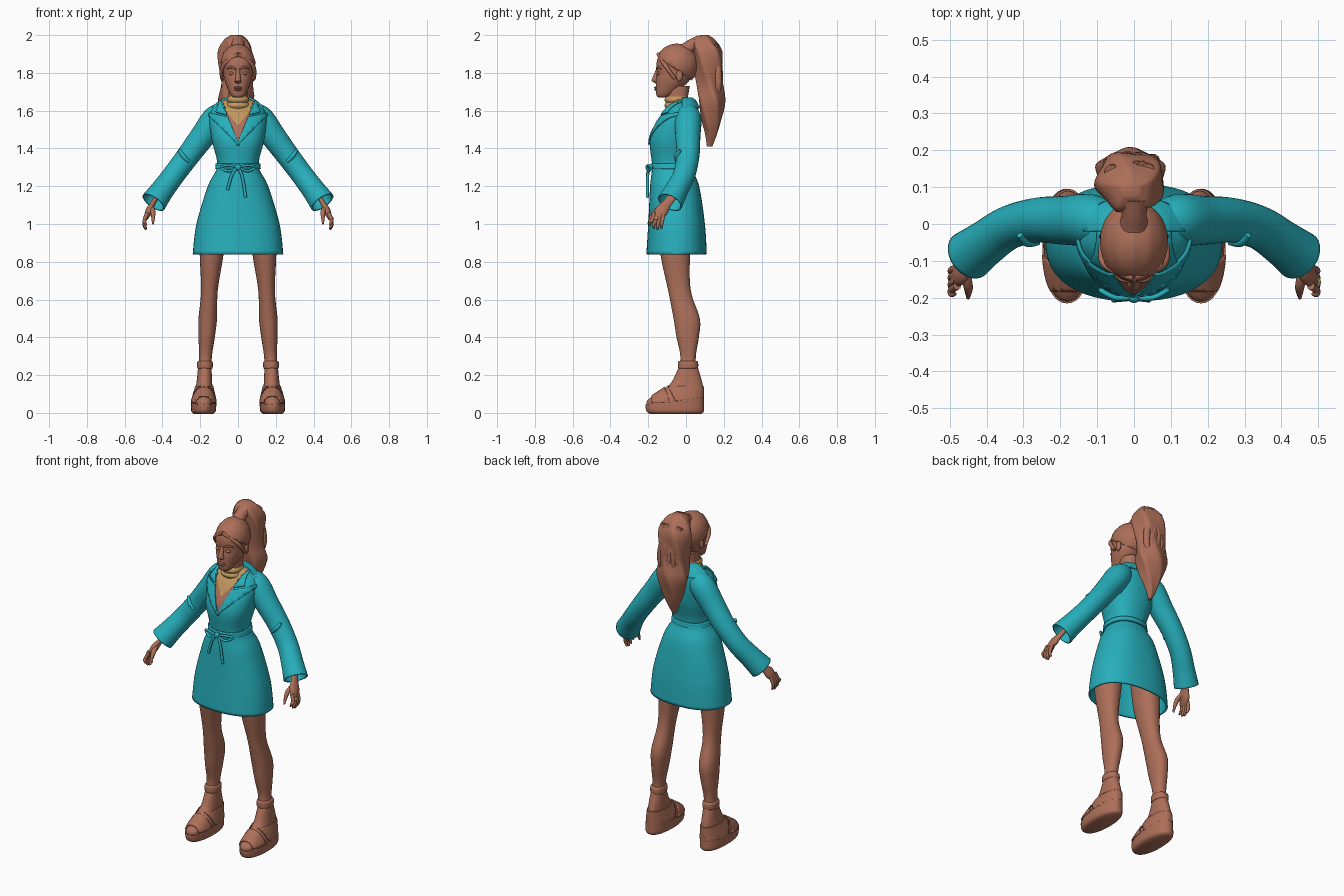
import bpy, bmesh
from math import sin, cos, tau, atan2, copysign, radians
from mathutils import Vector

cube = bpy.data.objects.get("Cube")
if cube:
    bpy.data.objects.remove(cube, do_unlink=True)

X, Y, Z = Vector((1, 0, 0)), Vector((0, 1, 0)), Vector((0, 0, 1))


def material(name, *rgb):
    mat = bpy.data.materials.new(name)
    mat.use_nodes = True
    mat.diffuse_color = (*rgb, 1)
    mat.node_tree.nodes["Principled BSDF"].inputs["Base Color"].default_value = (*rgb, 1)
    return mat


BROWN = material("warm brown", .42, .16, .1)
TEAL = material("teal cloth", .02, .43, .5)
GOLD = material("gold", .53, .31, .11)


def finish(name, bm, mat, mirror=False, solid=0, offset=-1):
    """Turn a bmesh into a smooth object, optionally mirrored and thickened."""
    mesh = bpy.data.meshes.new(name)
    bm.to_mesh(mesh)
    bm.free()
    mesh.materials.append(mat)
    mesh.polygons.foreach_set("use_smooth", [True] * len(mesh.polygons))
    mesh.set_sharp_from_angle(angle=radians(50))
    part = bpy.data.objects.new(name, mesh)
    bpy.context.scene.collection.objects.link(part)
    if solid:
        modifier = part.modifiers.new("thickness", "SOLIDIFY")
        modifier.thickness, modifier.offset = solid, offset
    if mirror:
        part.modifiers.new("mirror", "MIRROR")
    return part


def smooth(keys, steps=6):
    """Catmull-Rom samples through tuples of numbers."""
    points = [keys[0], *keys, keys[-1]]
    samples = []
    for span in zip(points, points[1:], points[2:], points[3:]):
        for i in range(steps):
            t = i / steps
            samples.append([q + t / 2 * (r - p + t * (2 * p - 5 * q + 4 * r - s + t * (3 * (q - r) + s - p)))
                            for p, q, r, s in zip(*span)])
    return samples + [list(keys[-1])]


def loft(name, rings, mat, open_start=False, **options):
    bm = bmesh.new()
    rows = [[bm.verts.new(point) for point in ring] for ring in rings]
    for low, high in zip(rows, rows[1:]):
        for i in range(len(low)):
            bm.faces.new((low[i - 1], low[i], high[i], high[i - 1]))
    if not open_start:
        bm.faces.new(rows[0])
    bm.faces.new(rows[-1])
    bmesh.ops.recalc_face_normals(bm, faces=bm.faces[:])
    return finish(name, bm, mat, **options)


def stack(name, keys, mat, power=2.2, sides=40, wave=0, x=0, lean=0, **options):
    """Horizontal oval sections: height, half width, front y, back y."""
    rings = []
    for z, width, front, back in smooth(keys):
        ring = []
        for i in range(sides):
            a = tau * i / sides
            k = 1 - wave * abs(sin(2.5 * a + 9 * z))
            dx = copysign(abs(cos(a)) ** (2 / power), cos(a)) * width * k
            dy = copysign(abs(sin(a)) ** (2 / power), sin(a)) * (back - front) / 2 * k
            ring.append((x - lean * z + dx, (front + back) / 2 + dy, z))
        rings.append(ring)
    return loft(name, rings, mat, **options)


def tube(name, keys, mat, flat=1, sides=16, **options):
    """Round tube along x, y, z, radius keys; flat scales its thickness."""
    points = smooth(keys)
    rings = []
    for i, (*centre, radius) in enumerate(points):
        before, after = points[max(i - 1, 0)], points[min(i + 1, len(points) - 1)]
        along = (Vector(after[:3]) - Vector(before[:3])).normalized()
        u = along.cross(Y).normalized()
        v = u.cross(along)
        angles = [tau * k / sides for k in range(sides)]
        rings.append([Vector(centre) + radius * (u * cos(a) * flat + v * sin(a)) for a in angles])
    return loft(name, rings, mat, **options)


def ball_mesh(centre, size):
    bm = bmesh.new()
    bmesh.ops.create_uvsphere(bm, u_segments=32, v_segments=20, radius=1)
    for v in bm.verts:
        v.co = Vector(centre) + v.co * Vector(size)
    return bm


def ball(name, centre, size, mat=BROWN, **options):
    finish(name, ball_mesh(centre, size), mat, **options)


def cut(bm, point, normal, clear=False):
    bmesh.ops.bisect_plane(bm, geom=bm.verts[:] + bm.edges[:] + bm.faces[:],
                           plane_co=point, plane_no=normal, clear_outer=clear)


def panel(name, source, planes, mat, thick=.008, **options):
    """Raised patch of another part, trimmed by planes whose normals face the waste."""
    bm = bmesh.new()
    bm.from_mesh(source.data)
    for point, normal in planes:
        cut(bm, point, normal, clear=True)
    for face in bm.faces:
        face.material_index = 0
    finish(name, bm, mat, solid=thick, offset=1, **options)


# Coat body with an open hem
coat = stack("coat", [
    (.84, .24, -.21, .11), (1, .22, -.2, .1), (1.2, .16, -.19, .07), (1.31, .11, -.18, .03),
    (1.45, .14, -.19, .06), (1.58, .15, -.13, .07), (1.64, .1, -.08, .05), (1.66, .06, -.07, .03)],
    TEAL, power=2.3, sides=48, open_start=True, solid=.01)

# Neckline: skin triangle with a gold bib, cut into the coat front
slope, bib_slope = .41, .8
tip, bib_tip, middle = Z * 1.43, Z * 1.52, Y * -.02
coat.data.materials.append(BROWN)
coat.data.materials.append(GOLD)
bm = bmesh.new()
bm.from_mesh(coat.data)
for side in (X, -X):
    cut(bm, tip, side - Z * slope)
    cut(bm, bib_tip, side - Z * bib_slope)
cut(bm, middle, Y)
for face in bm.faces:
    c = face.calc_center_median()
    if c.y < middle.y and abs(c.x) < slope * (c.z - tip.z):
        face.material_index = 2 if abs(c.x) < bib_slope * (c.z - bib_tip.z) else 1
bm.to_mesh(coat.data)
bm.free()

# Lapels, collar and belt are raised patches of the coat
front, beside_neckline = (middle, Y), (tip, Z * slope - X)
panel("lapel", coat, [front, beside_neckline, (tip - Z * .01, X - Z), (Z * 1.55, Z - X / 4)],
      TEAL, mirror=True)
panel("collar", coat, [front, beside_neckline, (X * .11 + Z * 1.6, X + Z / 3), (Z * 1.56, X / 4 - Z)],
      TEAL, thick=.01, mirror=True)
panel("back_collar", coat, [(middle, -Y), (Z * 1.61, -Z)], TEAL, thick=.01)
panel("belt", coat, [(Z * 1.29, -Z), (Z * 1.32, Z)], TEAL)

# Belt bow
knot = (0, -.2, 1.3)
ball("bow_knot", knot, (.017, .014, .017), TEAL)
tube("bow_loop", [(*knot, .006), (.05, -.2, 1.31, .007), (.09, -.18, 1.3, .007),
                  (.05, -.2, 1.28, .007), (*knot, .006)], TEAL, mirror=True)
for name, x, drop in (("short_belt_tail", -.055, .12), ("long_belt_tail", .04, .16)):
    tube(name, [(x * t, -.2 - t / 200, 1.3 - drop * t * t, .008) for t in (0, .5, .8, 1)], TEAL)

# Sleeves, open at the cuffs
tube("sleeve", [(.447, -.085, 1.115, .069), (.4, -.05, 1.18, .062), (.34, -.01, 1.26, .059),
                (.265, .01, 1.36, .061), (.19, .01, 1.46, .066), (.115, .01, 1.56, .07),
                (.06, 0, 1.6, .045)], TEAL, sides=28, open_start=True, mirror=True, solid=.008)
tube("sleeve_fold", [(.26, -.05, 1.33, .008), (.29, -.05, 1.36, .012), (.31, -.03, 1.39, .008)],
     TEAL, mirror=True)

# Hands, with the fingers fanned from back to front
tube("palm", [(.42, -.06, 1.16, .026), (.45, -.1, 1.11, .025), (.47, -.13, 1.07, .035),
              (.488, -.155, 1.03, .02)], BROWN, flat=.55, mirror=True)
for i in range(4):
    knuckle, end, low = -.12 - .016 * i, -.13 - .02 * i, .97 + .006 * (i - 1) ** 2
    tube("finger", [(.48, knuckle, 1.06, .011), (.495, (knuckle + end) / 2, 1.02, .01),
                    (.495, end, low + .02, .009), (.486, end, low, .005)], BROWN, sides=10, mirror=True)
tube("thumb", [(.46, -.12, 1.09, .014), (.45, -.17, 1.06, .013), (.45, -.2, 1, .005)],
     BROWN, sides=10, mirror=True)
ball("ring", (.498, -.158, 1.03), (.009, .013, .008), GOLD)

# Legs
stack("leg", [(.2, .034, -.04, .055), (.3, .034, -.03, .052), (.4, .043, -.05, .068),
              (.5, .049, -.066, .073), (.65, .044, -.095, .025), (.85, .064, -.137, .022),
              (1.05, .075, -.15, .04)], BROWN, x=.19, lean=.06, mirror=True)

# Wedge shoes
shoe = stack("shoe", [
    (0, .05, -.19, .08), (.012, .06, -.205, .09), (.05, .062, -.21, .09), (.075, .06, -.195, .09),
    (.13, .046, -.115, .09), (.165, .041, -.075, .085), (.25, .035, -.035, .06)],
    BROWN, x=.183, lean=.03, mirror=True)
panel("sole", shoe, [(Z * .07, Z - Y / 8)], BROWN, thick=.005, mirror=True)
panel("heel_counter", shoe, [(Y * -.07 + Z * .09, -Y - Z / 2), (Z * .14, Z), (Z * .06, -Z)],
      BROWN, thick=.005, mirror=True)
panel("toe_strap", shoe, [(Y * -.18, -Y), (Y * -.1 + Z * .1, Y + Z / 3), (Z * .05, -Z)],
      BROWN, thick=.007, mirror=True)
stack("ankle_strap", [(.232, .034, -.036, .056), (.24, .041, -.042, .064), (.268, .041, -.042, .064),
                      (.276, .034, -.036, .056)], BROWN, x=.175, mirror=True)

# Neck and choker
stack("neck", [(1.58, .06, -.1, .03), (1.65, .05, -.1, .01), (1.73, .05, -.1, .02)], BROWN)
for name, z, width in (("lower_choker", 1.627, .064), ("upper_choker", 1.657, .06)):
    stack(name, [(z + .018 * t, width - .008 * t * t, -.114 + t * t / 100, .016 - t * t / 150)
                 for t in (-1, 0, 1)], GOLD)

# Head and face
stack("head", [(1.67, .02, -.145, -.1), (1.685, .04, -.157, -.07), (1.75, .068, -.16, .01),
               (1.8, .078, -.155, .035), (1.85, .081, -.156, .045), (1.89, .074, -.143, .04),
               (1.93, .045, -.1, .01)], BROWN)
stack("nose", [(1.743, .01, -.16, -.14), (1.755, .018, -.178, -.14), (1.765, .015, -.181, -.14),
               (1.82, .009, -.158, -.14)], BROWN, sides=16)
for name, z in (("upper_lip", 1.722), ("lower_lip", 1.711)):
    ball(name, (0, -.157, z), (.022, .012, .006))
ball("eye", (.032, -.142, 1.797), (.017, .012, .009), mirror=True)
ball("ear", (.082, -.035, 1.785), (.01, .018, .03), mirror=True)
tube("brow", [(.01, -.155, 1.82, .004), (.035, -.15, 1.83, .006), (.06, -.126, 1.82, .003)],
     BROWN, sides=8, mirror=True)

# Swept-back hair with shallow grooves, trimmed at the hairline
skull = Vector((0, -.048, 1.843))
bm = ball_mesh(skull, (.094, .114, .112))
for v in bm.verts:
    d = v.co - skull
    v.co = skull + d * (1 - .03 * abs(sin(7 * atan2(d.x, d.z))))
cut(bm, Y * -.15 + Z * 1.885, Y * -.7 - Z, clear=True)
finish("swept_hair", bm, BROWN, solid=.012)
tube("hairline_roll", [(0, -.147, 1.9, .01), (.078, -.11, 1.84, .011), (.088, -.06, 1.77, .008)],
     BROWN, mirror=True)

# Ponytail with its tie and wavy locks
tube("hair_tie", [(0, 0, 1.92, .04), (0, .03, 1.945, .034), (0, .07, 1.955, .045)], BROWN)
stack("ponytail", [
    (1.41, .01, .11, .14), (1.48, .04, .1, .17), (1.55, .07, .08, .19), (1.65, .1, .06, .21),
    (1.75, .09, .05, .2), (1.9, .1, .03, .2), (1.97, .07, .03, .16), (2, .03, .07, .12)],
    BROWN, wave=.14, sides=60, x=-.01)
for i in range(5):
    x = -.06 + .027 * i
    tube("ponytail_lock", [
        (x * (1 - t / 2) + .016 * sin(8 * t + i), .15 + .035 * sin(3 * t) - .03 * t * t - 3 * x * x,
         1.95 - t * (.4 + .03 * (i % 3)), .022 - .015 * t * t) for t in (k / 6 for k in range(7))],
        BROWN, sides=10)
